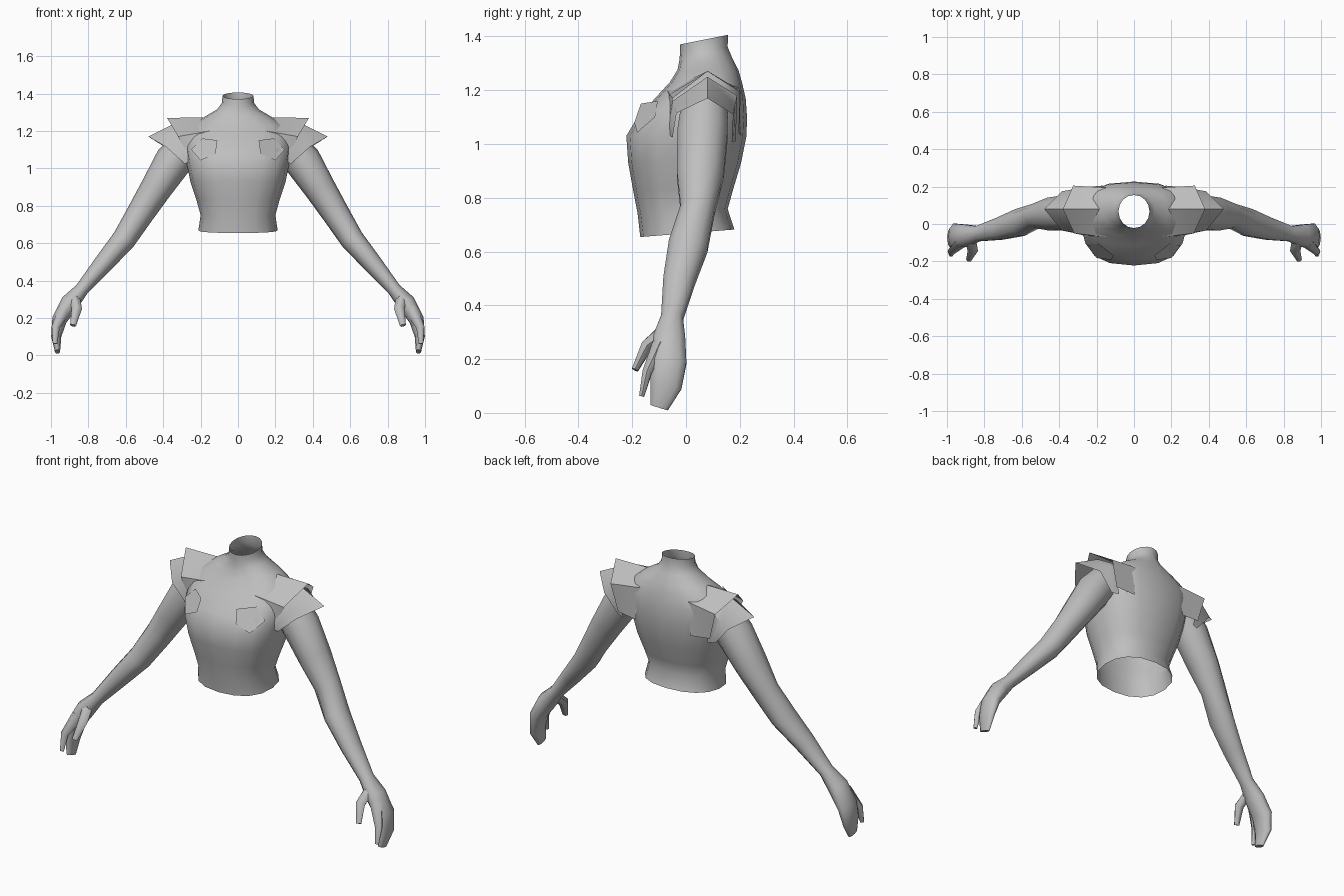
import bpy, bmesh, math
from mathutils import Vector

if "Cube" in bpy.data.objects:
    bpy.data.objects.remove(bpy.data.objects["Cube"])

grey = bpy.data.materials.new("plain_grey")
grey.diffuse_color = (0.52, 0.52, 0.52, 1)
grey.use_nodes = True
grey.node_tree.nodes["Principled BSDF"].inputs["Base Color"].default_value = grey.diffuse_color


def finish(name, bm, mirror=False, angle=60):
    """Turn a bmesh into a smooth-shaded object, optionally mirrored in x."""
    mesh = bpy.data.meshes.new(name)
    bm.to_mesh(mesh)
    bm.free()
    mesh.materials.append(grey)
    obj = bpy.data.objects.new(name, mesh)
    bpy.context.collection.objects.link(obj)
    bpy.ops.object.select_all(action='DESELECT')
    bpy.context.view_layer.objects.active = obj
    obj.select_set(True)
    bpy.ops.object.shade_smooth_by_angle(angle=math.radians(angle))
    if mirror:
        mod = obj.modifiers.new("Mirror", 'MIRROR')
        mod.use_mirror_merge = False
    return obj


def loft(rows, closed=True, caps=False):
    """Skin a list of point rows that all have the same length."""
    bm = bmesh.new()
    grid = [[bm.verts.new(p) for p in row] for row in rows]
    n = len(grid[0])
    for a, b in zip(grid, grid[1:]):
        for i in range(n if closed else n - 1):
            j = (i + 1) % n
            bm.faces.new((a[i], a[j], b[j], b[i]))
    if caps:
        bm.faces.new(grid[0][::-1])
        bm.faces.new(grid[-1])
        bmesh.ops.recalc_face_normals(bm, faces=bm.faces)
    return bm


def limb(name, stations, sides=10):
    """Tapered tube; each station is x, y, z, half width, half depth."""
    pts = [Vector(s[:3]) for s in stations]
    rows = []
    for i, (p, s) in enumerate(zip(pts, stations)):
        t = (pts[min(i + 1, len(pts) - 1)] - pts[max(i - 1, 0)]).normalized()
        u = Vector((0, 1, 0)).cross(t).normalized()
        v = t.cross(u)
        rows.append([p + u * s[3] * math.cos(a) + v * s[4] * math.sin(a)
                     for a in (math.tau * k / sides for k in range(sides))])
    return finish(name, loft(rows, caps=True), mirror=True)


def flap(name, inner, rim):
    """Open shoulder flap running from inner arc to pointed rim."""
    mid = [Vector(a).lerp(Vector(b), 0.5) for a, b in zip(inner, rim)]
    bm = loft([inner, mid, rim], closed=False)
    bm.normal_update()
    if sum(f.normal.z for f in bm.faces) < 0:
        bmesh.ops.reverse_faces(bm, faces=bm.faces)
    return finish(name, bm, mirror=True, angle=50)


# Torso and collar: open tube; z, tilt, half width, front y, back y, squareness
SECTIONS = [
    (0.668, 0.08, 0.212, -0.17, 0.18, 2.3),
    (0.75, 0.05, 0.200, -0.18, 0.155, 2.3),
    (0.83, 0.0, 0.222, -0.197, 0.175, 2.4),
    (0.93, 0.0, 0.255, -0.215, 0.205, 2.5),
    (1.03, 0.0, 0.275, -0.222, 0.225, 2.6),
    (1.10, 0.0, 0.285, -0.180, 0.227, 2.6),
    (1.17, 0.0, 0.285, -0.115, 0.222, 2.6),
    (1.23, 0.0, 0.250, -0.060, 0.208, 2.4),
    (1.275, 0.0, 0.180, -0.032, 0.195, 2.2),
    (1.315, 0.05, 0.112, -0.025, 0.172, 2.0),
    (1.35, 0.12, 0.086, -0.022, 0.155, 2.0),
    (1.388, 0.2, 0.083, -0.022, 0.156, 2.0),
]
rows = []
for z, tilt, hw, yf, yb, p in SECTIONS:
    row = []
    for k in range(16):
        a = math.tau * k / 16
        c, s = math.cos(a), math.sin(a)
        x = hw * math.copysign(abs(c) ** (2 / p), c)
        dy = (yb - yf) / 2 * math.copysign(abs(s) ** (2 / p), s)
        row.append((x, (yf + yb) / 2 + dy, z + tilt * dy))
    rows.append(row)
finish("torso", loft(rows))

# Two overlapping pointed shoulder flaps, listed front to back
flap("upper_shoulder_flap",
     [(0.20, -0.09, 1.04), (0.15, -0.07, 1.20), (0.13, 0.08, 1.272),
      (0.15, 0.195, 1.21), (0.17, 0.205, 1.03)],
     [(0.265, -0.045, 1.04), (0.32, -0.05, 1.17), (0.38, 0.08, 1.27),
      (0.325, 0.205, 1.19), (0.285, 0.195, 1.04)])
flap("lower_shoulder_flap",
     [(0.24, -0.07, 1.04), (0.29, -0.05, 1.16), (0.32, 0.08, 1.25),
      (0.30, 0.19, 1.18), (0.26, 0.185, 1.01)],
     [(0.285, -0.05, 1.025), (0.385, -0.035, 1.115), (0.48, 0.08, 1.17),
      (0.385, 0.175, 1.11), (0.30, 0.17, 1.01)])

# Arm running on into the mitten-like hand
limb("arm", [
    (0.27, 0.070, 1.14, 0.085, 0.090),
    (0.345, 0.062, 1.04, 0.100, 0.098),
    (0.44, 0.053, 0.89, 0.084, 0.092),
    (0.525, 0.043, 0.755, 0.073, 0.067),
    (0.61, 0.008, 0.62, 0.064, 0.077),
    (0.72, -0.026, 0.49, 0.052, 0.062),
    (0.835, -0.052, 0.353, 0.037, 0.043),
    (0.90, -0.062, 0.28, 0.050, 0.062),
    (0.955, -0.065, 0.19, 0.040, 0.070),
    (0.972, -0.075, 0.10, 0.027, 0.062),
    (0.965, -0.100, 0.02, 0.014, 0.036),
])
# Finger and thumb
limb("finger", [(0.925, -0.095, 0.25, 0.035, 0.035),
                (0.975, -0.145, 0.15, 0.022, 0.020),
                (0.978, -0.165, 0.062, 0.012, 0.011)], 6)
limb("thumb", [(0.875, -0.075, 0.31, 0.030, 0.030),
               (0.862, -0.145, 0.25, 0.028, 0.026),
               (0.882, -0.19, 0.16, 0.016, 0.014)], 6)

# Five-sided chest plates
bm = bmesh.new()
plate = bm.faces.new([bm.verts.new(p) for p in (
    (0.11, -0.168, 1.15), (0.12, -0.192, 1.08), (0.20, -0.182, 1.042),
    (0.25, -0.115, 1.10), (0.19, -0.105, 1.16))])
plate.normal_update()
if plate.normal.y > 0:
    plate.normal_flip()
finish("chest_plate", bm, mirror=True)
